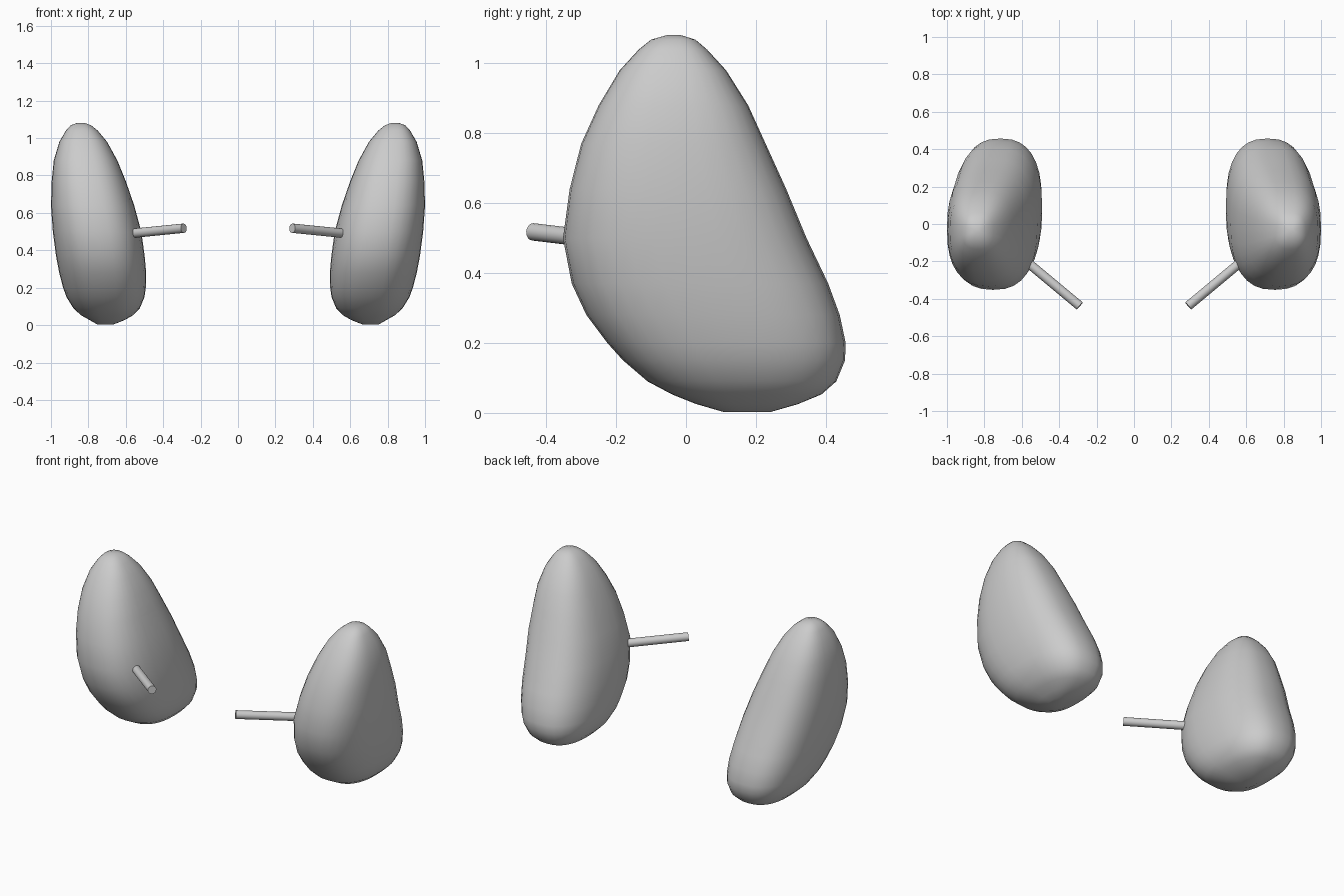
import bpy, bmesh, math
from mathutils import Vector

if "Cube" in bpy.data.objects:
    bpy.data.objects.remove(bpy.data.objects["Cube"])

# Housing outline by height: z, y front, y back, x inner, x outer
RINGS = [
    (0.002, 0.11, 0.24, 0.67, 0.75), (0.025, 0.03, 0.32, 0.61, 0.79),
    (0.053, -0.04, 0.388, 0.56, 0.84), (0.09, -0.11, 0.43, 0.525, 0.88),
    (0.15, -0.18, 0.455, 0.50, 0.917), (0.2, -0.225, 0.457, 0.493, 0.935),
    (0.28, -0.285, 0.44, 0.491, 0.956), (0.37, -0.327, 0.407, 0.499, 0.973),
    (0.5, -0.352, 0.345, 0.517, 0.99), (0.64, -0.333, 0.287, 0.555, 1.0),
    (0.77, -0.30, 0.228, 0.60, 0.996), (0.88, -0.25, 0.178, 0.645, 0.985),
    (0.98, -0.19, 0.115, 0.70, 0.955), (1.04, -0.135, 0.06, 0.75, 0.92),
    (1.068, -0.10, 0.027, 0.785, 0.895), (1.081, -0.055, -0.015, 0.82, 0.86),
]
SEG = 32
POWER = 2 / 2.5


def finish(bm, name, angle):
    bmesh.ops.recalc_face_normals(bm, faces=bm.faces)
    mesh = bpy.data.meshes.new(name)
    bm.to_mesh(mesh)
    bm.free()
    ob = bpy.data.objects.new(name, mesh)
    bpy.context.collection.objects.link(ob)
    bpy.context.view_layer.objects.active = ob
    ob.select_set(True)
    bpy.ops.object.shade_smooth_by_angle(angle=math.radians(angle))
    ob.select_set(False)


def soft(v):
    return math.copysign(abs(v) ** POWER, v)


def housing(side, name):
    bm = bmesh.new()
    loops = []
    for z, y0, y1, x0, x1 in RINGS:
        cx, cy, rx, ry = (x0 + x1) / 2, (y0 + y1) / 2, (x1 - x0) / 2, (y1 - y0) / 2
        loop = []
        for i in range(SEG):
            a = math.tau * i / SEG
            loop.append(bm.verts.new((side * (cx + rx * soft(math.cos(a))),
                                      cy + ry * soft(math.sin(a)), z)))
        loops.append(loop)
    for a, b in zip(loops, loops[1:]):
        for i in range(SEG):
            j = (i + 1) % SEG
            bm.faces.new((a[i], a[j], b[j], b[i]))
    bm.faces.new(loops[0])
    bm.faces.new(loops[-1])
    finish(bm, name, 75)


def stalk(side, name):
    start = Vector((side * 0.60, -0.18, 0.487))
    end = Vector((side * 0.29, -0.438, 0.518))
    axis = end - start
    bm = bmesh.new()
    bmesh.ops.create_cone(bm, cap_ends=True, segments=16, radius1=0.025,
                          radius2=0.025, depth=axis.length)
    rot = axis.to_track_quat('Z', 'Y').to_matrix()
    bmesh.ops.rotate(bm, matrix=rot, verts=bm.verts)
    bmesh.ops.translate(bm, vec=(start + end) / 2, verts=bm.verts)
    finish(bm, name, 40)


# Mirrored pair of housings with mounting stalks
for side, label in ((-1, "left"), (1, "right")):
    housing(side, label + "_mirror_housing")
    stalk(side, label + "_mounting_stalk")
